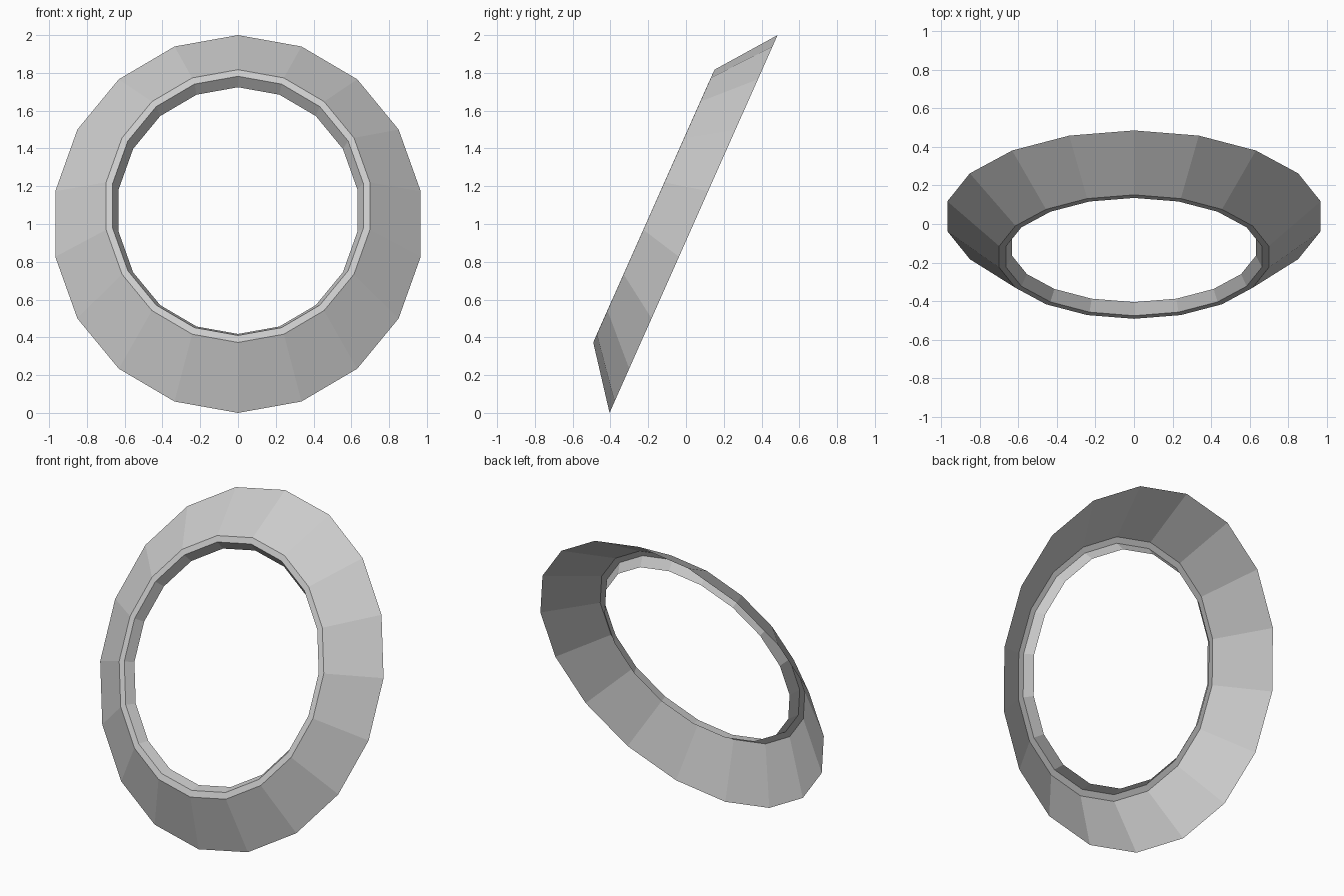
import bpy, bmesh
from math import sin, cos, tau

if "Cube" in bpy.data.objects:
    bpy.data.objects.remove(bpy.data.objects["Cube"])

SIDES = 18
WIDTH = 0.982    # sideways stretch of each loop relative to its height
LEAN = 0.4447    # backward lean per unit of height

# Profile from the wide back edge to the inner lip: (radius, centre y, centre z)
PROFILE = [
    (1.000, 0.040, 1.000),    # outer edge
    (0.722, -0.170, 1.095),   # front of the cone
    (0.686, -0.170, 1.096),   # flat rim
    (0.653, -0.114, 1.071),   # inner lip, turned back
]


def add_loop(bm, radius, cy, cz):
    loop = []
    for i in range(SIDES):
        a = tau * i / SIDES
        up = radius * cos(a)
        loop.append(bm.verts.new((WIDTH * radius * sin(a), cy + LEAN * up, cz + up)))
    return loop


# Leaning flared ring, an open sheet
bm = bmesh.new()
loops = [add_loop(bm, *p) for p in PROFILE]
for outer, inner in zip(loops, loops[1:]):
    for i in range(SIDES):
        j = (i + 1) % SIDES
        bm.faces.new((outer[i], inner[i], inner[j], outer[j]))

mesh = bpy.data.meshes.new("flared_ring")
bm.normal_update()
# Front cone faces point towards -y
if sum(f.normal.y * f.calc_area() for f in bm.faces) > 0:
    bmesh.ops.reverse_faces(bm, faces=bm.faces[:])
bm.to_mesh(mesh)
bm.free()
ring = bpy.data.objects.new("flared_ring", mesh)
bpy.context.collection.objects.link(ring)
